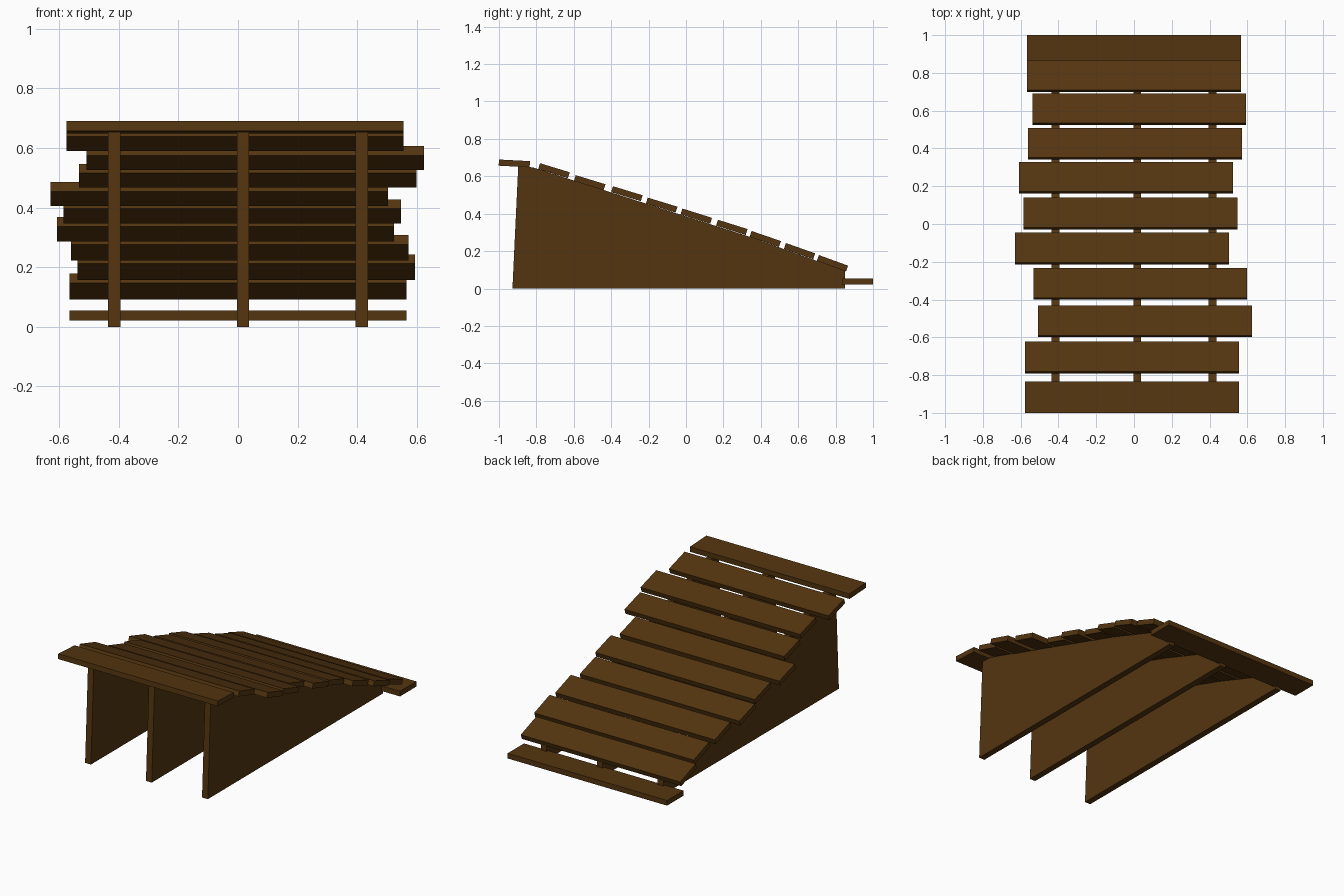
import bpy, bmesh
from math import radians
from mathutils import Matrix

if "Cube" in bpy.data.objects:
    bpy.data.objects.remove(bpy.data.objects["Cube"])

wood = bpy.data.materials.new("dark_wood")
wood.diffuse_color = (0.09, 0.036, 0.005, 1)
wood.use_nodes = True
wood.node_tree.nodes["Principled BSDF"].inputs["Base Color"].default_value = wood.diffuse_color


def add_object(name, bm):
    bmesh.ops.recalc_face_normals(bm, faces=bm.faces)
    mesh = bpy.data.meshes.new(name)
    bm.to_mesh(mesh)
    bm.free()
    mesh.materials.append(wood)
    obj = bpy.data.objects.new(name, mesh)
    bpy.context.collection.objects.link(obj)
    return obj


def plank(name, x, y, z, tilt):
    bm = bmesh.new()
    bmesh.ops.create_cube(bm, size=1, matrix=Matrix.Diagonal((1.132, 0.166, 0.033, 1)))
    obj = add_object(name, bm)
    obj.location = (x, y, z)
    obj.rotation_euler.x = radians(-tilt)


def support(name, x, profile, width=0.041):
    bm = bmesh.new()
    face = bm.faces.new([bm.verts.new((x - width / 2, y, z)) for y, z in profile])
    new = bmesh.ops.extrude_face_region(bm, geom=[face])["geom"]
    verts = [v for v in new if isinstance(v, bmesh.types.BMVert)]
    bmesh.ops.translate(bm, verts=verts, vec=(width, 0, 0))
    add_object(name, bm)


# Level lip at the top and flat landing board at the foot
plank("top_lip_plank", -0.01, -0.918, 0.669, 3)
plank("foot_plank", 0.0, 0.917, 0.0375, 0)

# Staggered planks of the slope: x, y, z, tilt
slope = [
    (-0.01, -0.706, 0.630, 17), (0.058, -0.515, 0.566, 17),
    (0.033, -0.316, 0.507, 17), (-0.063, -0.130, 0.446, 17),
    (-0.019, 0.055, 0.387, 17.5), (-0.042, 0.245, 0.327, 17.5),
    (0.006, 0.424, 0.265, 19), (0.028, 0.607, 0.200, 19.5),
    (0.0, 0.783, 0.135, 20),
]
for i, p in enumerate(slope, 1):
    plank(f"slope_plank_{i}", *p)

# Three wedge-shaped upright supports
profile = [(-0.928, 0), (0.85, 0), (0.85, 0.094), (0.34, 0.277),
           (-0.82, 0.648), (-0.897, 0.652)]
for side, x in (("left", -0.415), ("middle", 0.017), ("right", 0.415)):
    support(f"{side}_support", x, profile)
